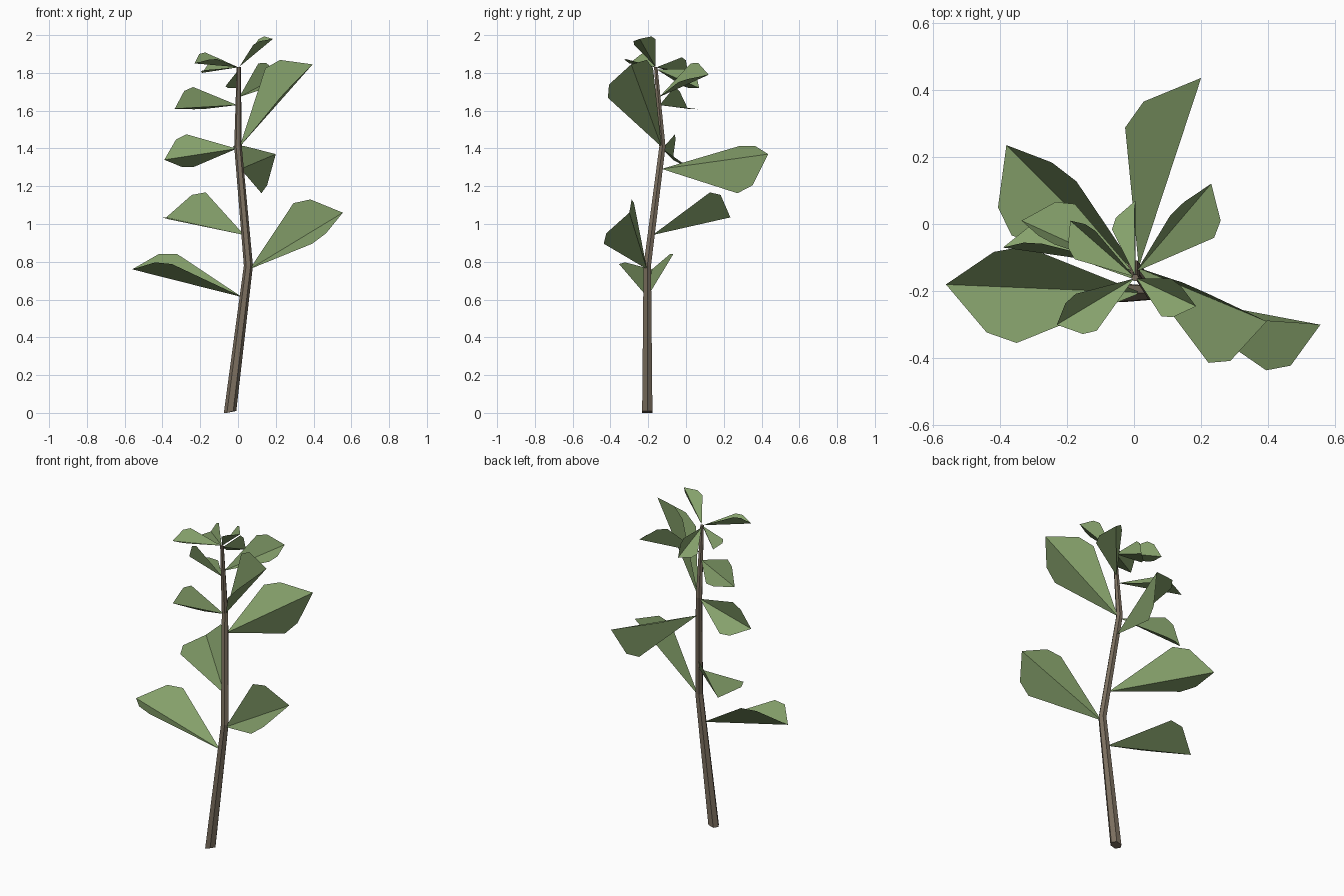
import bpy
import math
from mathutils import Vector

if "Cube" in bpy.data.objects:
    bpy.data.objects.remove(bpy.data.objects["Cube"])


def material(name, color):
    m = bpy.data.materials.new(name)
    m.diffuse_color = (*color, 1)
    m.use_nodes = True
    m.node_tree.nodes["Principled BSDF"].inputs["Base Color"].default_value = m.diffuse_color
    return m


bark = material("bark", (0.20, 0.16, 0.115))
green = material("leaf_green", (0.24, 0.36, 0.15))


def add_mesh(name, verts, faces, mat):
    me = bpy.data.meshes.new(name)
    me.from_pydata(verts, [], faces)
    me.materials.append(mat)
    ob = bpy.data.objects.new(name, me)
    bpy.context.collection.objects.link(ob)
    return ob


# Stem path: x, y, z, radius
PATH = [(-0.042, -0.205, 0.01, 0.033), (0.055, -0.205, 0.78, 0.024),
        (0.0, -0.125, 1.41, 0.020), (0.004, -0.16, 1.83, 0.011)]
SIDES = 6

# Stem: tapered six-sided tube
verts, faces = [], []
for i, (x, y, z, r) in enumerate(PATH):
    for k in range(SIDES):
        a = 2 * math.pi * k / SIDES
        tilt = -0.01 if i == 0 and k in (2, 3, 4) else 0
        verts.append((x + r * math.cos(a), y + r * math.sin(a) * 0.95, max(0, z + tilt)))
for i in range(len(PATH) - 1):
    for k in range(SIDES):
        n = (k + 1) % SIDES
        o = i * SIDES
        faces.append((o + k, o + n, o + SIDES + n, o + SIDES + k))
faces.append(tuple(reversed(range(SIDES))))
faces.append(tuple(range(len(verts) - SIDES, len(verts))))
add_mesh("stem", verts, faces, bark)


def stem_point(z):
    for p, q in zip(PATH, PATH[1:]):
        if z <= q[2]:
            return Vector(p[:3]).lerp(Vector(q[:3]), (z - p[2]) / (q[2] - p[2]))
    return Vector(PATH[-1][:3])


# Leaf outline per half: distance along rib, half width, fold height
OUTLINE = [(0.66, 0.24, 0.18), (0.81, 0.20, 0.15)]


def leaf(name, base_z, tip, up):
    base, tip = stem_point(base_z), Vector(tip)
    axis = tip - base
    size = axis.length
    d = axis.normalized()
    up = Vector(up)
    up = (up - d * up.dot(d)).normalized()
    side = up.cross(d)
    base = base + axis * 0.02
    pts = [base, tip]
    for s in (1, -1):
        for t, w, h in OUTLINE:
            pts.append(base.lerp(tip, t) + (side * s * w + up * h) * size)
    add_mesh(name, pts, [(0, 1, 3, 2), (0, 4, 5, 1)], green)


# Leaves: height on stem, tip, direction the fold opens
LEAVES = [
    (0.61, (-0.56, -0.18, 0.76), (0.24, -0.20, 0.95)),
    (0.755, (0.555, -0.30, 1.06), (-0.42, -0.81, 0.41)),
    (0.94, (-0.38, 0.235, 1.035), (-0.28, -0.42, 0.85)),
    (1.29, (0.20, 0.435, 1.37), (-0.80, 0.35, -0.50)),
    (1.40, (-0.39, -0.07, 1.34), (0.10, 0.80, 0.35)),
    (1.40, (0.395, -0.29, 1.845), (-0.65, -0.55, 0.52)),
    (1.63, (-0.335, 0.01, 1.61), (0.15, 0.65, 0.75)),
    (1.67, (0.23, 0.12, 1.79), (0.33, -0.53, 0.78)),
    (1.82, (0.005, 0.07, 1.72), (-0.75, 0.20, 0.45)),
    (1.83, (0.185, -0.245, 1.98), (-0.60, -0.05, 0.75)),
    (1.83, (-0.23, -0.30, 1.85), (0.15, -0.22, 0.95)),
    (1.83, (-0.19, 0.01, 1.80), (-0.55, -0.20, 0.75)),
]
for i, spec in enumerate(LEAVES):
    leaf(f"leaf_{i + 1}", *spec)
